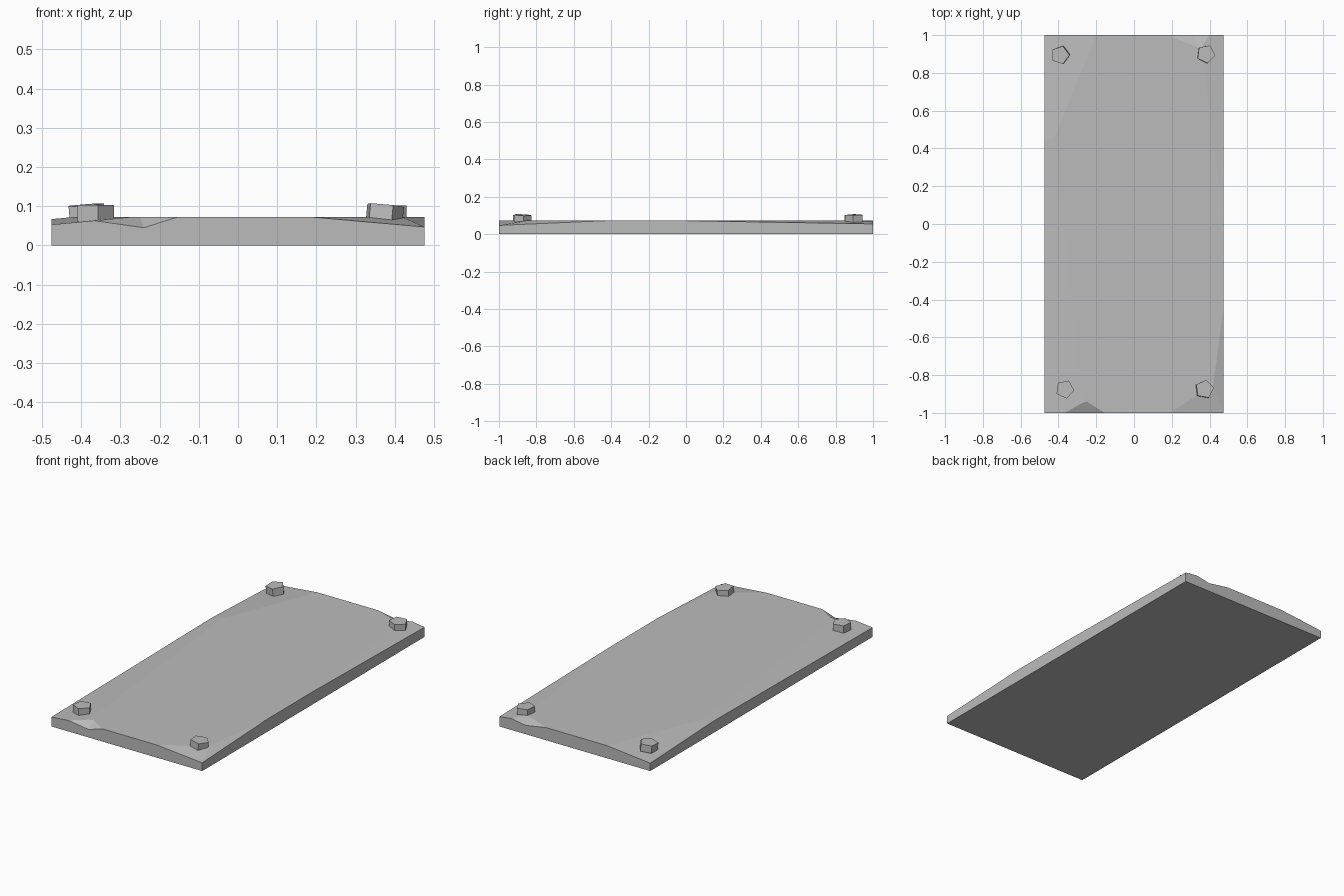
import bpy, bmesh, math
from mathutils import Vector, Matrix

if "Cube" in bpy.data.objects:
    bpy.data.objects.remove(bpy.data.objects["Cube"])

W, L, T = 0.475, 1.0, 0.072

grey = bpy.data.materials.new("stone_grey")
grey.use_nodes = True
colour = (0.5, 0.5, 0.5, 1)
grey.diffuse_color = colour
grey.node_tree.nodes["Principled BSDF"].inputs["Base Color"].default_value = colour


def make_object(name, bm):
    bmesh.ops.recalc_face_normals(bm, faces=bm.faces)
    mesh = bpy.data.meshes.new(name)
    bm.to_mesh(mesh)
    bm.free()
    mesh.materials.append(grey)
    obj = bpy.data.objects.new(name, mesh)
    bpy.context.collection.objects.link(obj)
    return obj


def shave(bm, a, b, c):
    """Slice off everything above the plane through three points."""
    a, b, c = Vector(a), Vector(b), Vector(c)
    normal = (b - a).cross(c - a).normalized()
    if normal.z < 0:
        normal.negate()
    bmesh.ops.bisect_plane(bm, geom=bm.verts[:] + bm.edges[:] + bm.faces[:],
                           plane_co=a, plane_no=normal, clear_outer=True)
    bmesh.ops.holes_fill(bm, edges=[e for e in bm.edges if e.is_boundary])


# Slab with worn corners and edges
bm = bmesh.new()
bmesh.ops.create_cube(bm, size=1, matrix=Matrix.Translation((0, 0, T / 2))
                      @ Matrix.Diagonal((2 * W, 2 * L, T, 1)))
shave(bm, (-W, -L, 0.053), (-W, 0.45, 0.067), (-0.27, -L, T))
shave(bm, (-W, 0.45, 0.067), (-0.2, L, T), (-W, L, 0.045))
shave(bm, (W, 0, T), (0.36, 0.93, T), (W, L, 0.055))
shave(bm, (W, -L, 0.047), (W, -0.43, T), (0.42, -0.85, T))
shave(bm, (W, -L, 0.047), (0.19, -L, T), (0.42, -0.85, T))
slab = make_object("slab", bm)


def chip(name, side, low, left, right, inner):
    """Cut a two-faced chip out of a short edge of the slab."""
    low = Vector(low)
    points = [low] + [low + 2 * (Vector(p) - low) for p in (left, right, inner)]
    points.append(low + Vector((0, side * 0.2, 0.025)))
    bm = bmesh.new()
    for p in points:
        bm.verts.new(p)
    bmesh.ops.convex_hull(bm, input=bm.verts)
    cutter = make_object(name, bm)
    cutter.hide_render = True
    mod = slab.modifiers.new(name, "BOOLEAN")
    mod.operation = "DIFFERENCE"
    mod.solver = "EXACT"
    mod.object = cutter
    bpy.context.view_layer.objects.active = slab
    bpy.ops.object.modifier_apply(modifier=name)
    bpy.data.objects.remove(cutter)


chip("front_chip", -1, (-0.24, -L, 0.045), (-0.36, -L, 0.062),
     (-0.155, -L, T), (-0.25, -0.94, T))
chip("back_chip", 1, (0.31, L, 0.05), (0.18, L, T),
     (0.4, L, 0.066), (0.35, 0.93, T))


# Five-sided nail heads, each slightly twisted and tilted
def nail(name, x, y, twist, tilt_x, tilt_y):
    bm = bmesh.new()
    bmesh.ops.create_cone(bm, cap_ends=True, segments=5, radius1=0.05,
                          radius2=0.05, depth=0.042)
    place = (Matrix.Translation((x, y, 0.082)) @ Matrix.Rotation(tilt_x, 4, "X")
             @ Matrix.Rotation(tilt_y, 4, "Y")
             @ Matrix.Rotation(math.radians(twist - 90), 4, "Z"))
    bmesh.ops.transform(bm, matrix=place, verts=bm.verts)
    make_object(name, bm)


nail("front_right_nail", -0.366, -0.875, 65, 0, 0)
nail("front_left_nail", 0.372, -0.875, 8, -0.04, 0.09)
nail("back_right_nail", -0.39, 0.895, 0, 0.04, -0.08)
nail("back_left_nail", 0.38, 0.9, 64, 0, 0.04)
